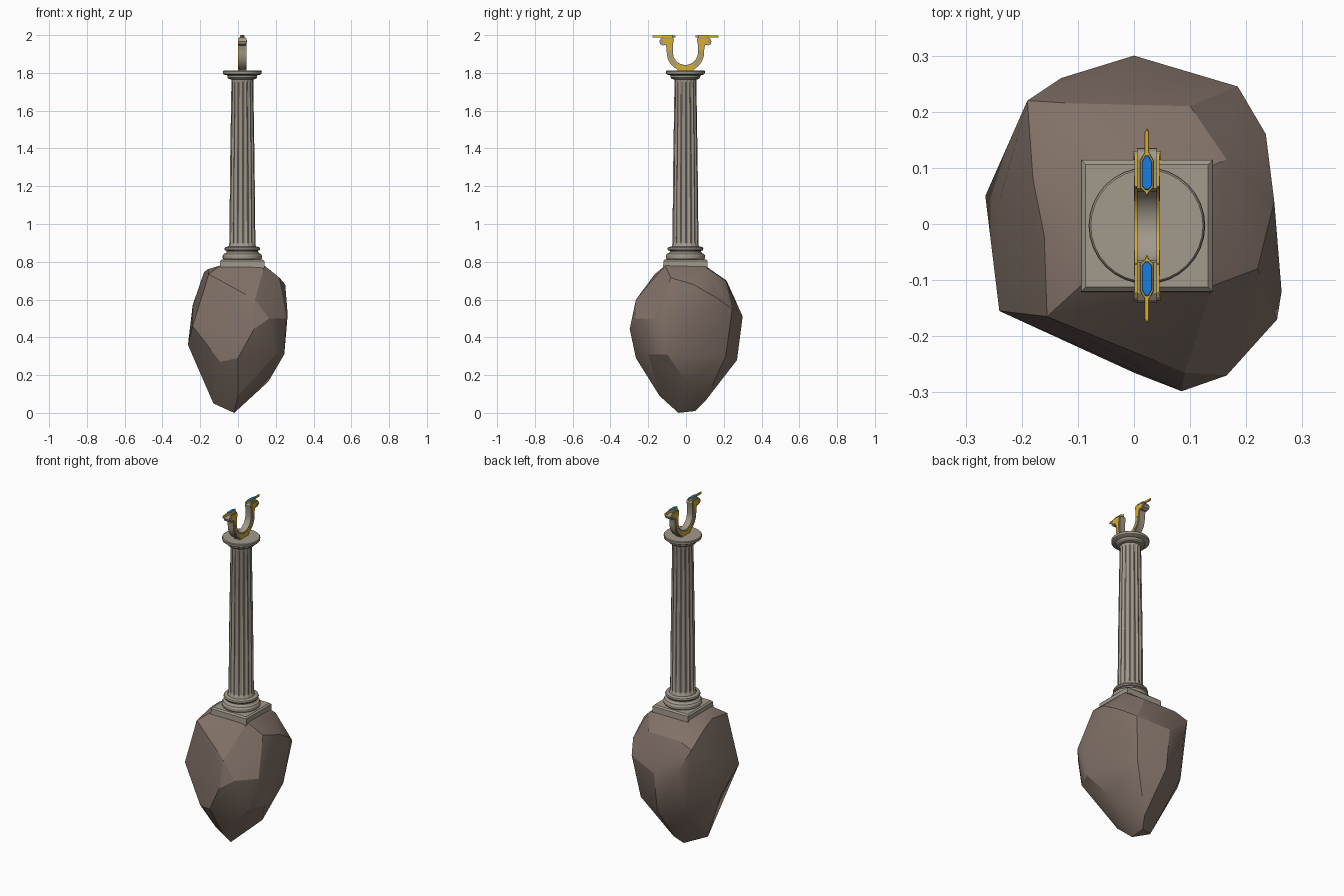
import bpy, bmesh
from math import sin, cos, pi, radians
from mathutils import Vector

if "Cube" in bpy.data.objects:
    bpy.data.objects.remove(bpy.data.objects["Cube"])

CX, CY = 0.023, -0.003   # axis of the column


def material(name, rgb):
    m = bpy.data.materials.new(name)
    m.diffuse_color = (*rgb, 1)
    m.use_nodes = True
    m.node_tree.nodes["Principled BSDF"].inputs["Base Color"].default_value = m.diffuse_color
    return m


ROCK = material("rock_brown", (0.22, 0.165, 0.135))
STONE = material("warm_stone", (0.36, 0.32, 0.26))
GOLD = material("gold", (0.68, 0.42, 0.03))
BLUE = material("blue_crystal", (0.01, 0.2, 0.75))


def finish(name, bm, mat, angle=30):
    bmesh.ops.recalc_face_normals(bm, faces=bm.faces)
    me = bpy.data.meshes.new(name)
    bm.to_mesh(me)
    bm.free()
    ob = bpy.data.objects.new(name, me)
    bpy.context.collection.objects.link(ob)
    me.materials.append(mat)
    bpy.ops.object.select_all(action='DESELECT')
    bpy.context.view_layer.objects.active = ob
    ob.select_set(True)
    bpy.ops.object.shade_smooth_by_angle(angle=radians(angle))
    return ob


def loft(name, rings, mat, angle=30):
    """Skin between closed rings of equal length and cap both ends."""
    bm = bmesh.new()
    rows = [[bm.verts.new(p) for p in r] for r in rings]
    n = len(rows[0])
    for a, b in zip(rows, rows[1:]):
        for i in range(n):
            j = (i + 1) % n
            bm.faces.new((a[i], a[j], b[j], b[i]))
    bm.faces.new(rows[0])
    bm.faces.new(rows[-1])
    return finish(name, bm, mat, angle)


def lathe(name, profile, mat, n=32):
    return loft(name, [[(CX + r * cos(2 * pi * i / n), CY + r * sin(2 * pi * i / n), z)
                        for i in range(n)] for r, z in profile], mat)


def inset(pts, d):
    """Move a counter-clockwise outline inwards by d."""
    out = []
    for i, p in enumerate(pts):
        p, a, b = Vector(p), Vector(pts[i - 1]), Vector(pts[(i + 1) % len(pts)])
        e, f = (p - a).normalized(), (b - p).normalized()
        m = (Vector((-e.y, e.x)) + Vector((-f.y, f.x))).normalized()
        out.append(p + m * d / max(0.5, m.dot(Vector((-e.y, e.x)))))
    return out


# Rough faceted rock
points = [
    (-.02, -.04, 0), (-.02, .05, .01), (-.13, -.02, .05), (.01, .1, .06), (0, -.14, .09),
    (-.15, .03, .13), (.16, 0, .165), (0, -.265, .29), (-.095, -.22, .27), (.245, -.1, .31),
    (.2, -.2, .31), (-.265, .05, .36), (0, .27, .28), (.15, .21, .3), (-.15, .21, .3),
    (-.24, -.155, .46), (.085, -.298, .445), (.165, -.27, .5), (.255, -.17, .5),
    (.263, -.12, .52), (.235, .16, .61), (.25, .04, .68), (0, .3, .51), (.185, .245, .55),
    (-.13, .26, .54), (-.19, .22, .67), (-.24, .04, .57), (-.11, .215, .70), (.1, .21, .70),
    (.165, .115, .76), (-.18, .08, .745), (-.16, -.02, .76), (-.155, -.165, .735),
    (.09, -.265, .6), (.22, -.08, .715), (-.095, -.11, .78), (.14, -.11, .78), (.13, .1, .78),
    (-.095, .1, .78)]
bm = bmesh.new()
for p in points:
    bm.verts.new(p)
bmesh.ops.convex_hull(bm, input=bm.verts)
bmesh.ops.delete(bm, geom=[v for v in bm.verts if not v.link_faces], context='VERTS')
finish("rock", bm, ROCK, 26)

# Square plinth with chamfered top
loft("plinth", [[(CX + h * sx, CY + h * sy, z) for sx, sy in ((1, 1), (-1, 1), (-1, -1), (1, -1))]
                for h, z in ((.118, .765), (.117, .804), (.109, .812))], STONE)

# Round base mouldings
lathe("column_base", [(.099, .812), (.104, .82), (.104, .832), (.098, .842), (.089, .845),
                      (.083, .853), (.083, .858), (.092, .861), (.095, .868), (.092, .876),
                      (.08, .88)], STONE)

# Fluted tapering shaft
FLUTES, STEPS = 16, 6


def flute_ring(r, z, depth):
    ring = []
    for i in range(FLUTES * STEPS):
        k = i % STEPS
        s = 0 if k == 0 else sin(pi * (k - 1) / (STEPS - 1))
        a = 2 * pi * i / (FLUTES * STEPS)
        rr = r * (1 - depth * s)
        ring.append((CX + rr * cos(a), CY + rr * sin(a), z))
    return ring


loft("column_shaft", [flute_ring(*v) for v in (
    (.075, .875, 0), (.07, .888, 0), (.069, .9, .11), (.065, 1.3, .11), (.058, 1.75, .11),
    (.058, 1.765, 0), (.06, 1.775, 0))], STONE)

# Capital
lathe("column_capital", [(.06, 1.765), (.072, 1.768), (.078, 1.775), (.079, 1.787), (.094, 1.79),
                         (.102, 1.795), (.103, 1.808), (.1, 1.812)], STONE)

# Outline of the fork in the y-z plane
ZC, RI, RO = 1.908, .066, .099
right = [(.04, 1.808)]
right += [(RO * cos(t), ZC + RO * sin(t)) for t in [radians(-64 + 8 * i) for i in range(9)]]
right += [(.1, 1.935), (.105, 1.947), (.122, 1.946), (.134, 1.953), (.138, 1.967),
          (.132, 1.98), (.12, 1.988), (.066, 1.988), (.061, 1.975), (.066, 1.95)]
right += [(RI * cos(t), ZC + RI * sin(t)) for t in [radians(-9 * i) for i in range(11)]]
fork = right + [(-y, z) for y, z in reversed(right[:-1])]


def slab(name, pts, x0, x1, mat):
    return loft(name, [[(CX + x, CY + y, z) for y, z in pts] for x in (x0, x1)], mat)


slab("fork_core", fork, -.018, .018, STONE)
for side, label in ((1, "right"), (-1, "left")):
    slab("fork_gold_face_" + label, inset(fork, .005), side * .016, side * .0225, GOLD)
    # stone panels let into the curved arms
    for arm, end in ((1, "back"), (-1, "front")):
        angles = [radians(-55 + 7 * i) for i in range(10)]
        panel = [(r * cos(t) * arm, ZC + r * sin(t)) for r, ts in
                 ((RO - .010, angles), (RI + .010, angles[::-1])) for t in ts]
        slab("arm_panel_%s_%s" % (label, end), panel, side * .02, side * .0232, STONE)

# Pointed blades lying on the fork ends: gold frame with a blue inlay
edge = [(.004, .06), (.012, .068), (.012, .116), (.004, .131), (.004, .166)]
blade = [(0, .052)] + edge + [(0, .174)] + [(-x, y) for x, y in reversed(edge)]
gem = [(.003, .064), (.009, .071), (.009, .114), (.003, .125)]
gem += [(-x, y) for x, y in reversed(gem)]
for side, label in ((1, "back"), (-1, "front")):
    def place(pts, z):
        return [(CX + x, CY + side * y, z) for x, y in pts]
    loft("blade_frame_" + label, [place(blade, 1.987), place(blade, 1.996),
                                  place(inset(blade, .001), 1.998)], GOLD)
    loft("blade_inlay_" + label, [place(gem, 1.99), place(gem, 1.9985),
                                  place(inset(gem, .001), 2.0)], BLUE)
    # round boss under the blade, on the outer end of the fork
    boss = [(side * .125 + .008 * cos(2 * pi * i / 12), 1.965 + .008 * sin(2 * pi * i / 12))
            for i in range(12)]
    slab("fork_boss_" + label, boss, -.024, .024, STONE)
